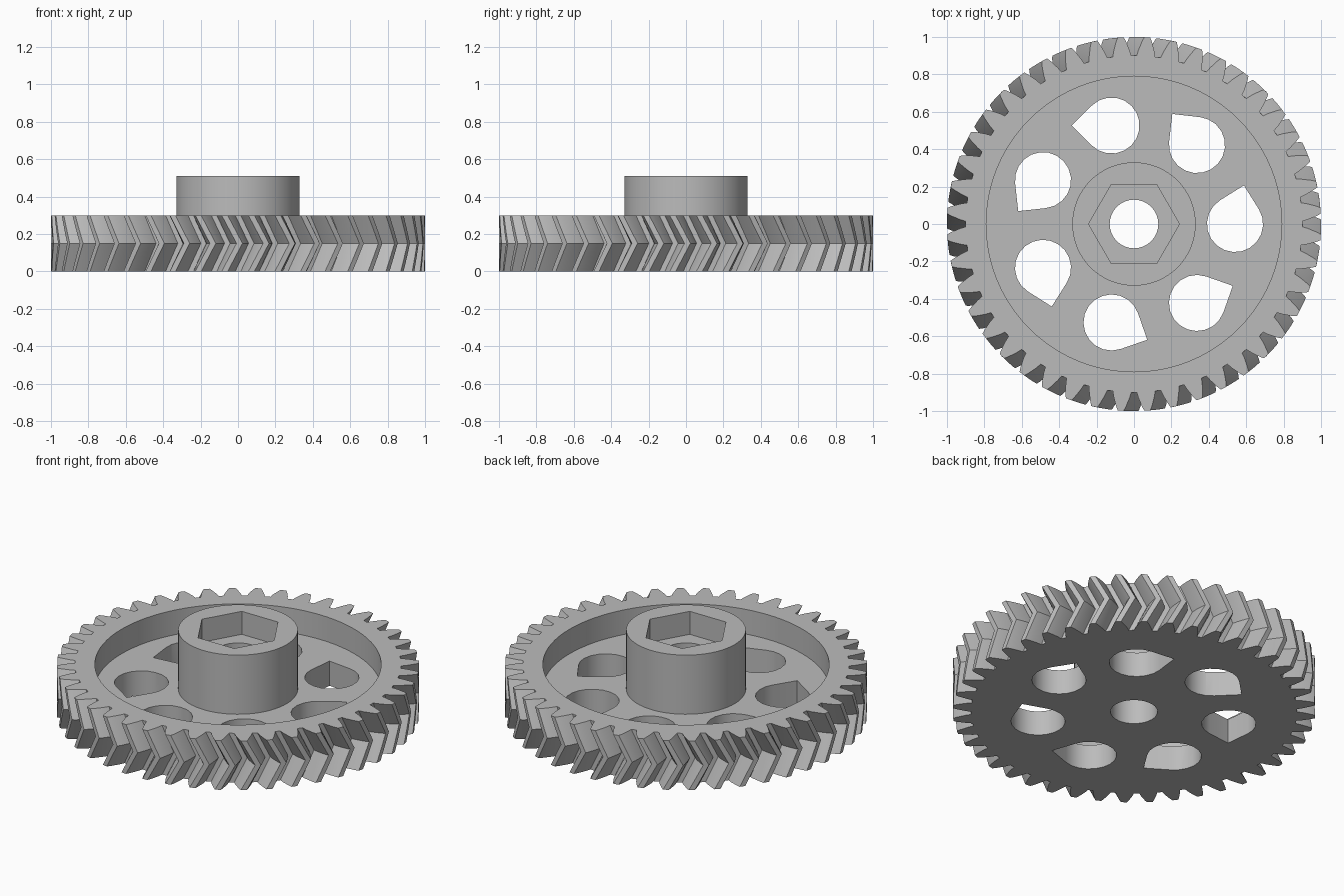
import bpy, bmesh
from math import pi, cos, sin, radians

cube = bpy.data.objects.get("Cube")
if cube:
    bpy.data.objects.remove(cube)

TEETH = 44
PITCH = 2 * pi / TEETH
THICK = 0.30            # gear thickness
MID = THICK / 2         # herringbone crease and web height
TWIST = radians(200 / TEETH)
HUB_TOP = 0.51

grey = bpy.data.materials.new("grey plastic")
grey.use_nodes = True
grey.diffuse_color = (0.5, 0.5, 0.5, 1)
grey.node_tree.nodes["Principled BSDF"].inputs["Base Color"].default_value = (0.5, 0.5, 0.5, 1)


def polar(r, a):
    return (r * cos(a), r * sin(a))


def ring(r, n, start=0.0):
    return [polar(r, start + 2 * pi * i / n) for i in range(n)]


def prism(name, outline, layers):
    """Stack copies of an outline; each layer is (height, rotation)."""
    bm = bmesh.new()
    loops = []
    for z, turn in layers:
        c, s = cos(turn), sin(turn)
        loops.append([bm.verts.new((x * c - y * s, x * s + y * c, z)) for x, y in outline])
    n = len(outline)
    for low, high in zip(loops, loops[1:]):
        for i in range(n):
            j = (i + 1) % n
            bm.faces.new((low[i], low[j], high[j], high[i]))
    bm.faces.new(loops[0][::-1])
    bm.faces.new(loops[-1])
    mesh = bpy.data.meshes.new(name)
    bm.to_mesh(mesh)
    bm.free()
    mesh.materials.append(grey)
    obj = bpy.data.objects.new(name, mesh)
    bpy.context.collection.objects.link(obj)
    return obj


def cut(obj, cutters):
    """Subtract the cutters, bake the result and remove the cutters."""
    for c in cutters:
        c.hide_render = True
        mod = obj.modifiers.new("cut", 'BOOLEAN')
        mod.operation = 'DIFFERENCE'
        mod.solver = 'EXACT'
        mod.object = c
    graph = bpy.context.evaluated_depsgraph_get()
    mesh = bpy.data.meshes.new_from_object(obj.evaluated_get(graph))
    obj.modifiers.clear()
    obj.data = mesh
    for c in cutters:
        bpy.data.objects.remove(c)


def straight(low, high):
    return [(low, 0), (high, 0)]


# Tooth outline: half widths (radians) at rising radii, mirrored about each tooth
flank = [(0.90, 0.055), (0.93, 0.046), (0.957, 0.035), (0.98, 0.026), (1.0, 0.016)]
outline = []
for t in range(TEETH):
    mid = (t + 0.5) * PITCH
    outline += [polar(r, mid - w) for r, w in flank]
    outline += [polar(r, mid + w) for r, w in reversed(flank)]

# Herringbone layers: twist forward to the crease, then back
STEPS = 8
layers = [(THICK * i / STEPS, TWIST * (1 - abs(2 * i / STEPS - 1))) for i in range(STEPS + 1)]
gear = prism("gear_wheel", outline, layers)

# Teardrop lightening hole, tip pointing almost along the rim
HOLES, HOLE_R, HOLE_AT = 7, 0.15, 0.54
tip = radians(77)
drop = [polar(HOLE_R * 2 ** 0.5, tip)]
drop += [polar(HOLE_R, tip + pi / 4 + 1.5 * pi * i / 15) for i in range(16)]
drop = [(x + HOLE_AT, y) for x, y in drop]

cutters = [prism("recess_cutter", ring(0.79, 96), straight(MID, THICK + 0.1)),
           prism("bore_cutter", ring(0.13, 32), straight(-0.1, THICK))]
for k in range(HOLES):
    a = 2 * pi * k / HOLES
    cutters.append(prism("hole_cutter", drop, [(-0.1, a), (THICK, a)]))
cut(gear, cutters)

# Hub with hexagonal nut pocket and through bore
hub = prism("hub", ring(0.33, 64), straight(MID, HUB_TOP))
cut(hub, [prism("nut_cutter", ring(0.243, 6), straight(0.37, HUB_TOP + 0.1)),
          prism("hub_bore_cutter", ring(0.13, 32), straight(0, HUB_TOP))])

# Smooth shading with sharp edges kept
bpy.ops.object.select_all(action='DESELECT')
for obj in (gear, hub):
    obj.select_set(True)
bpy.context.view_layer.objects.active = gear
bpy.ops.object.shade_smooth_by_angle(angle=radians(25))
